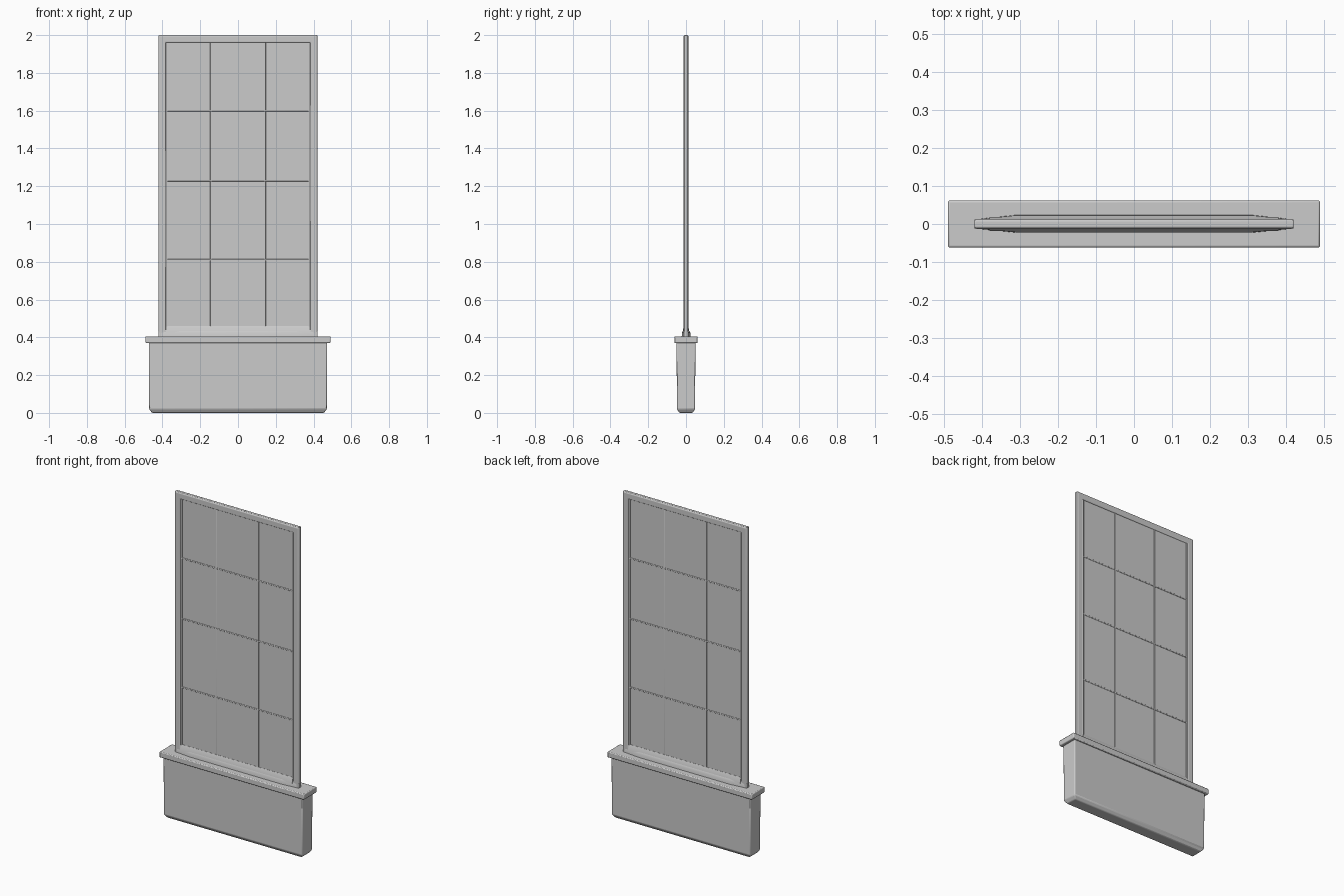
import bpy
import bmesh

if "Cube" in bpy.data.objects:
    bpy.data.objects.remove(bpy.data.objects["Cube"], do_unlink=True)

GREY = (0.6, 0.6, 0.6, 1.0)
mat = bpy.data.materials.new("plain grey")
mat.use_nodes = True
mat.diffuse_color = GREY
mat.node_tree.nodes["Principled BSDF"].inputs["Base Color"].default_value = GREY


def finish(name, bm, bevel=0.0, segments=2):
    bmesh.ops.recalc_face_normals(bm, faces=bm.faces)
    mesh = bpy.data.meshes.new(name)
    bm.to_mesh(mesh)
    bm.free()
    mesh.materials.append(mat)
    obj = bpy.data.objects.new(name, mesh)
    bpy.context.collection.objects.link(obj)
    if bevel:
        mod = obj.modifiers.new("soft edges", "BEVEL")
        mod.width = bevel
        mod.segments = segments
    bpy.ops.object.select_all(action="DESELECT")
    obj.select_set(True)
    bpy.context.view_layer.objects.active = obj
    bpy.ops.object.shade_smooth_by_angle()
    return obj


def box(name, x, y, z, bevel=0.0):
    """Box from (low, high) pairs."""
    bm = bmesh.new()
    bmesh.ops.create_cube(bm, size=1)
    for v in bm.verts:
        v.co = [lo + (c + 0.5) * (hi - lo) for c, (lo, hi) in zip(v.co, (x, y, z))]
    return finish(name, bm, bevel)


def loft(name, rings, bevel=0.0):
    """Closed skin through rings with equal point counts."""
    bm = bmesh.new()
    loops = [[bm.verts.new(p) for p in ring] for ring in rings]
    n = len(loops[0])
    for a, b in zip(loops, loops[1:]):
        for i in range(n):
            j = (i + 1) % n
            bm.faces.new((a[i], a[j], b[j], b[i]))
    bm.faces.new(loops[0])
    bm.faces.new(loops[-1])
    return finish(name, bm, bevel)


def rect(x, y, z):
    return [(-x, -y, z), (x, -y, z), (x, y, z), (-x, y, z)]


# Planter box with a chamfered underside, and its overhanging rim
loft("planter_box", [rect(0.455, 0.035, 0), rect(0.47, 0.048, 0.02),
                     rect(0.472, 0.05, 0.38)], 0.005)
box("planter_rim", (-0.49, 0.49), (-0.062, 0.062), (0.37, 0.405), 0.005)

# Foot of the screen: wide in the middle, narrowing at both ends
foot = [(-0.42, -0.012), (-0.31, -0.023), (0.31, -0.023), (0.42, -0.012),
        (0.42, 0.012), (0.31, 0.024), (-0.31, 0.024), (-0.42, 0.012)]
loft("screen_foot", [[(x, y * s, z) for x, y in foot]
                     for z, s in ((0.395, 1), (0.425, 0.95), (0.435, 0.7))])

# Frame: one rectangular section carried round the opening with mitred corners
OUT_X, IN_X, LOW, HIGH, WIDTH = 0.42, 0.38, 0.40, 2.0, 0.04
section = [(0, -0.009), (0.006, -0.013), (WIDTH - 0.004, -0.013), (WIDTH, -0.009),
           (WIDTH, 0.009), (WIDTH - 0.004, 0.013), (0.006, 0.013), (0, 0.009)]
bm = bmesh.new()
corners = []
for sx, top in ((-1, False), (1, False), (1, True), (-1, True)):
    corners.append([bm.verts.new((sx * (OUT_X - d), y, HIGH - d if top else LOW + d))
                    for d, y in section])
for i, ring in enumerate(corners):
    nxt = corners[(i + 1) % len(corners)]
    for k in range(len(section)):
        m = (k + 1) % len(section)
        bm.faces.new((ring[k], ring[m], nxt[m], nxt[k]))
finish("screen_frame", bm, 0.002)

# Thin panel filling the frame
box("screen_panel", (-0.385, 0.385), (-0.008, 0.008), (0.43, 1.965))

# Fine glazing bars dividing the panel on both faces
for i, x in enumerate((-0.143, 0.143)):
    box(f"upright_bar_{i + 1}", (x - 0.004, x + 0.004), (-0.0105, 0.0105),
        (0.43, 1.965), 0.002)
for i, z in enumerate((0.81, 1.23, 1.6)):
    box(f"cross_bar_{i + 1}", (-0.385, 0.385), (-0.01, 0.01),
        (z - 0.004, z + 0.004), 0.002)

# Sill and inner beads bordering the panel
for s, side in ((-1, "right"), (1, "left")):
    box(f"{side}_bead", tuple(sorted((s * 0.372, s * 0.382))), (-0.0105, 0.0105),
        (0.435, 1.962), 0.002)
loft("bottom_sill", [rect(0.38, 0.019, 0.425), rect(0.38, 0.015, 0.445),
                     rect(0.38, 0.009, 0.46)])
